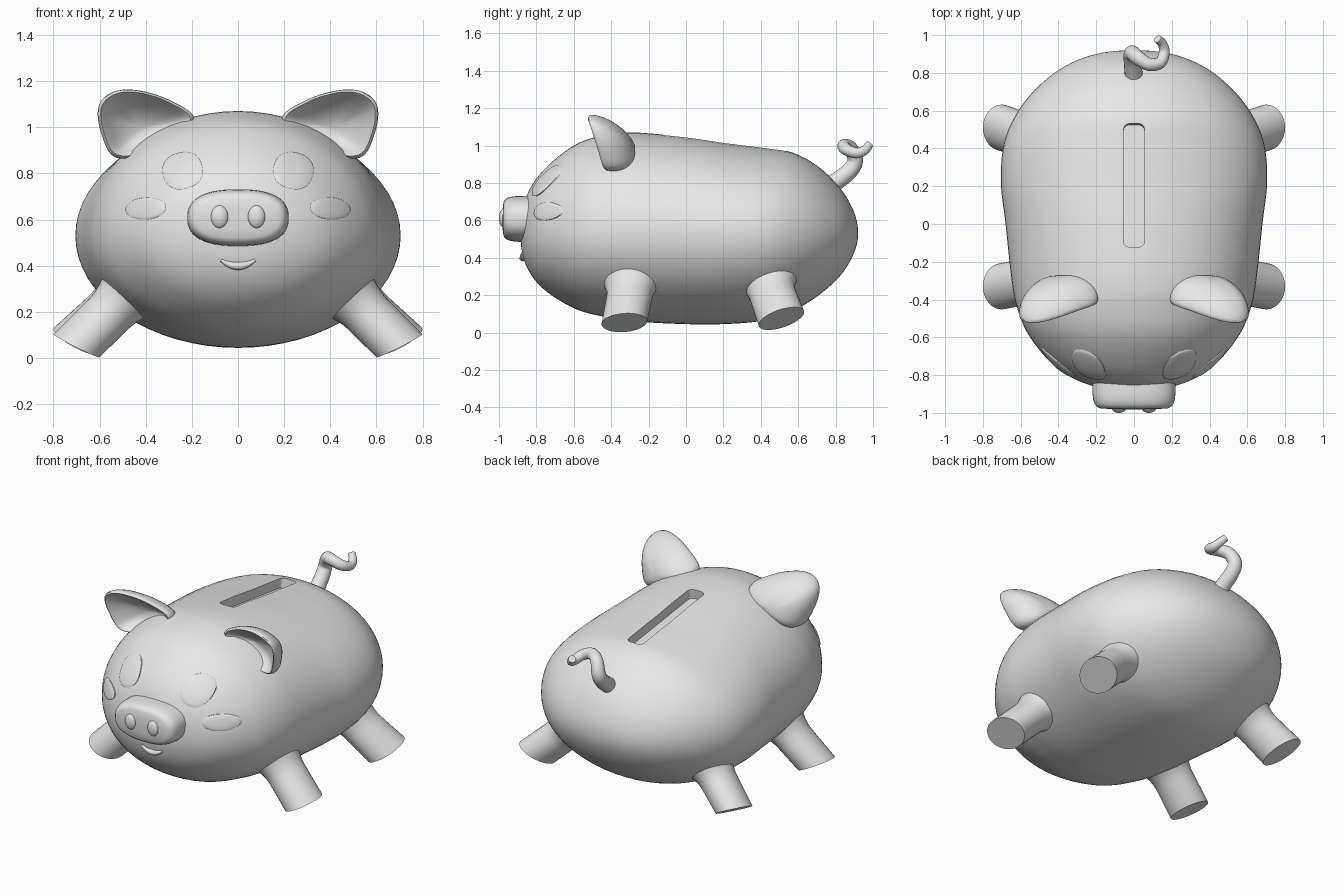
import bpy, bmesh, math
from mathutils import Vector
from mathutils.bvhtree import BVHTree

if "Cube" in bpy.data.objects:
    bpy.data.objects.remove(bpy.data.objects["Cube"])

grey = bpy.data.materials.new("plain_grey")
grey.diffuse_color = (0.8, 0.8, 0.8, 1)
grey.use_nodes = True
grey.node_tree.nodes["Principled BSDF"].inputs["Base Color"].default_value = grey.diffuse_color


def catmull(pts, n, closed=False, ends=None):
    """Smooth points through pts, with n steps per span."""
    p = [Vector(q) for q in pts]
    m = len(p)
    if closed:
        ext = [p[-1]] + p + [p[0], p[1]]
    else:
        first, last = ends if ends else (p[0] * 2 - p[1], p[-1] * 2 - p[-2])
        ext = [Vector(first)] + p + [Vector(last)]
    out = []
    for i in range(m if closed else m - 1):
        a, b, c, d = ext[i:i + 4]
        for k in range(n):
            t = k / n
            out.append(0.5 * (2 * b + (c - a) * t + (2 * a - 5 * b + 4 * c - d) * t * t
                              + (3 * b - a - 3 * c + d) * t ** 3))
    return out if closed else out + [p[-1]]


def smooth(ob, angle=40):
    bpy.ops.object.select_all(action='DESELECT')
    ob.select_set(True)
    bpy.context.view_layer.objects.active = ob
    bpy.ops.object.shade_smooth_by_angle(angle=math.radians(angle))


def loft(name, rings, caps=(False, False), angle=40):
    """Skin a row of equal closed rings; a collapsed ring becomes a pole."""
    bm = bmesh.new()
    rows = [[bm.verts.new(v) for v in r] for r in rings]
    n = len(rows[0])
    for a, b in zip(rows, rows[1:]):
        for i in range(n):
            j = (i + 1) % n
            bm.faces.new((a[i], a[j], b[j], b[i]))
    for use, row in zip(caps, (rows[0], rows[-1])):
        if use:
            bm.faces.new(row)
    bmesh.ops.remove_doubles(bm, verts=bm.verts, dist=1e-5)
    bmesh.ops.recalc_face_normals(bm, faces=bm.faces)
    me = bpy.data.meshes.new(name)
    bm.to_mesh(me)
    bm.free()
    me.materials.append(grey)
    ob = bpy.data.objects.new(name, me)
    bpy.context.collection.objects.link(ob)
    smooth(ob, angle)
    return ob


def circle(n):
    return [(math.cos(2 * math.pi * i / n), math.sin(2 * math.pi * i / n)) for i in range(n)]


# Body: stations along y of (y, half width, top z, bottom z)
ZC = 0.53
stations = [(-0.885, 0, ZC, ZC), (-0.86, 0.21, 0.71, 0.37), (-0.77, 0.40, 0.86, 0.24),
            (-0.60, 0.55, 1.0, 0.13), (-0.44, 0.62, 1.055, 0.085), (-0.28, 0.65, 1.07, 0.06),
            (0.0, 0.68, 1.045, 0.045), (0.22, 0.705, 1.013, 0.046), (0.42, 0.69, 0.988, 0.065),
            (0.57, 0.63, 0.962, 0.115), (0.71, 0.525, 0.885, 0.20), (0.83, 0.375, 0.765, 0.31),
            (0.90, 0.20, 0.64, 0.43), (0.92, 0, ZC, ZC)]


def mirrored(s):
    y, w, t, b = s
    return (y, -w, 2 * ZC - t, 2 * ZC - b)


rings = []
for y, w, top, bot in [tuple(v) for v in catmull(
        stations, 6, ends=(mirrored(stations[1]), mirrored(stations[-2])))]:
    rings.append([Vector((w * c, y, ZC + s * ((top - ZC) if s > 0 else (ZC - bot))))
                  for c, s in circle(64)])
body = loft("body", rings)

bm = bmesh.new()
bm.from_mesh(body.data)
skin = BVHTree.FromBMesh(bm)
bm.free()


def face_y(x, z):
    hit = skin.ray_cast(Vector((x, -3, z)), Vector((0, 1, 0)))[0]
    return hit.y if hit else -0.7


# Coin slot cut along the back
bpy.ops.mesh.primitive_cube_add(size=1, location=(0, 0.21, 1.054), rotation=(-0.128, 0, 0))
cutter = bpy.context.object
cutter.name = "slot_cutter"
cutter.hide_render = True
cutter.scale = (0.11, 0.66, 0.2)
bpy.ops.object.transform_apply(location=False, rotation=False, scale=True)
bm = bmesh.new()
bm.from_mesh(cutter.data)
upright = [e for e in bm.edges if abs(e.verts[0].co.z - e.verts[1].co.z) > 0.1]
bmesh.ops.bevel(bm, geom=upright, offset=0.03, segments=3, affect='EDGES', profile=0.5)
bm.to_mesh(cutter.data)
bm.free()
cut = body.modifiers.new("slot", 'BOOLEAN')
cut.operation, cut.solver, cut.object = 'DIFFERENCE', 'EXACT', cutter
bpy.context.view_layer.objects.active = body
bpy.ops.object.modifier_apply(modifier="slot")
bpy.data.objects.remove(cutter)
smooth(body)


# Raised discs that follow the face
def disc(name, cx, cz, rx, rz, tilt, power):
    rows = []
    for s, lift in ((1, -0.01), (1, 0.007), (0.93, 0.01), (0.7, 0.012), (0.35, 0.013), (0, 0.013)):
        row = []
        for c, d in circle(40):
            u = math.copysign(abs(c) ** (2 / power), c) * rx * s
            v = math.copysign(abs(d) ** (2 / power), d) * rz * s
            x = cx + u * math.cos(tilt) - v * math.sin(tilt)
            z = cz + u * math.sin(tilt) + v * math.cos(tilt)
            row.append(Vector((x, face_y(x, z) - lift, z)))
        rows.append(row)
    loft(name, rows)


# Legs: flared where they meet the body, slanted flat feet
def leg(name, side, y0, foot, foot_tilt):
    a, b = Vector((0.40, y0, 0.35)), Vector(foot)
    rows = []
    for k in range(17):
        t = k / 16
        s = 1 + max(0, (0.55 - t) / 0.55) ** 2
        u = Vector((0.076, 0, 0.076)).lerp(Vector((0.1, 0, 0.05)), t) * s
        v = Vector((0, 0.125, 0)).lerp(Vector((0, 0.122, foot_tilt)), t) * s
        rows.append([a.lerp(b, t) + u * c + v * d for c, d in circle(32)])
    for row in rows:
        for p in row:
            p.x *= side
    loft(name, rows, (True, True))


# Ears: rounded back, thick rim and scooped front
rim = catmull([(0.19, -0.40, 1.03), (0.30, -0.445, 1.12), (0.45, -0.495, 1.163),
               (0.55, -0.51, 1.15), (0.605, -0.49, 1.09), (0.595, -0.455, 0.98),
               (0.53, -0.42, 0.87), (0.36, -0.40, 0.90)], 6, closed=True)
centre = Vector((0.42, -0.45, 1.01))


def ear(name, side):
    layers = [(0, 0.10), (0.3, 0.09), (0.55, 0.06), (0.75, 0.025), (0.86, -0.005),
              (0.93, -0.018), (0.98, -0.012)]
    layers += [(math.cos(a), 0.005 + 0.165 * math.sin(a))
               for a in [math.pi / 2 * k / 10 for k in range(11)]]
    rows = [[centre + (p - centre) * s + Vector((0, dy, -0.12 * max(0, dy))) for p in rim]
            for s, dy in layers]
    for row in rows:
        for p in row:
            p.x *= side
    loft(name, rows, angle=60)


# Snout: soft oval block, with raised nostrils
rows = []
for s, y in ((1.0, -0.80), (1.0, -0.87), (0.995, -0.90), (0.97, -0.93), (0.92, -0.953),
             (0.84, -0.968), (0.72, -0.976), (0.4, -0.981), (0, -0.982)):
    inset = (1 - s) * 0.123 if s > 0.7 else None
    row = []
    for c, d in circle(48):
        u = math.copysign(abs(c) ** (2 / 2.5), c)
        v = math.copysign(abs(d) ** (2 / 2.5), d)
        rx = 0.22 - inset * 1.2 if inset is not None else 0.1786 * s / 0.72
        row.append(Vector((u * rx, y, 0.608 + v * 0.123 * s)))
    rows.append(row)
loft("snout", rows, (True, False))

for side, tag in ((-1, "left"), (1, "right")):
    disc(tag + "_eye", side * 0.24, 0.812, 0.088, 0.080, side * -0.3, 2.3)
    disc(tag + "_cheek", side * 0.40, 0.648, 0.089, 0.048, side * -0.08, 2)
    leg(tag + "_front_leg", side, -0.27, (0.70, -0.33, 0.053), 0.008)
    leg(tag + "_back_leg", side, 0.41, (0.70, 0.51, 0.075), 0.035)
    ear(tag + "_ear", side)
    bpy.ops.mesh.primitive_uv_sphere_add(segments=24, ring_count=16,
                                         location=(side * 0.08, -0.975, 0.612))
    nostril = bpy.context.object
    nostril.name = tag + "_nostril"
    nostril.scale = (0.038, 0.025, 0.05)
    nostril.data.materials.append(grey)
    smooth(nostril)


# Tubes: curly tail and smile
def tube(name, path, radius):
    pts = catmull(path, 5)
    rows = []
    last = len(pts) - 1
    side = Vector((1, 0, 0))
    for i, p in enumerate(pts):
        t = (pts[min(i + 1, last)] - pts[max(i - 1, 0)]).normalized()
        side = (side - t * side.dot(t)).normalized()
        up = t.cross(side)
        r = radius(i / last)
        rows.append([p + (side * c + up * d) * r for c, d in circle(16)])
    loft(name, rows, (True, True), 60)


tube("tail", [(0, 0.78, 0.79), (-0.01, 0.87, 0.86), (-0.01, 0.905, 0.92), (0.02, 0.88, 0.985),
              (0.08, 0.845, 1.0), (0.14, 0.855, 0.98), (0.16, 0.91, 0.96),
              (0.15, 0.955, 0.975), (0.125, 0.98, 1.005)], lambda t: 0.048 - 0.026 * t)

smile = []
for k in range(-4, 5):
    x = k * 0.0185
    z = 0.398 + 0.026 * (k / 4) ** 2
    smile.append((x, face_y(x, z) - 0.004, z))
tube("smile", smile, lambda t: 0.006 + 0.011 * math.sin(math.pi * t))
